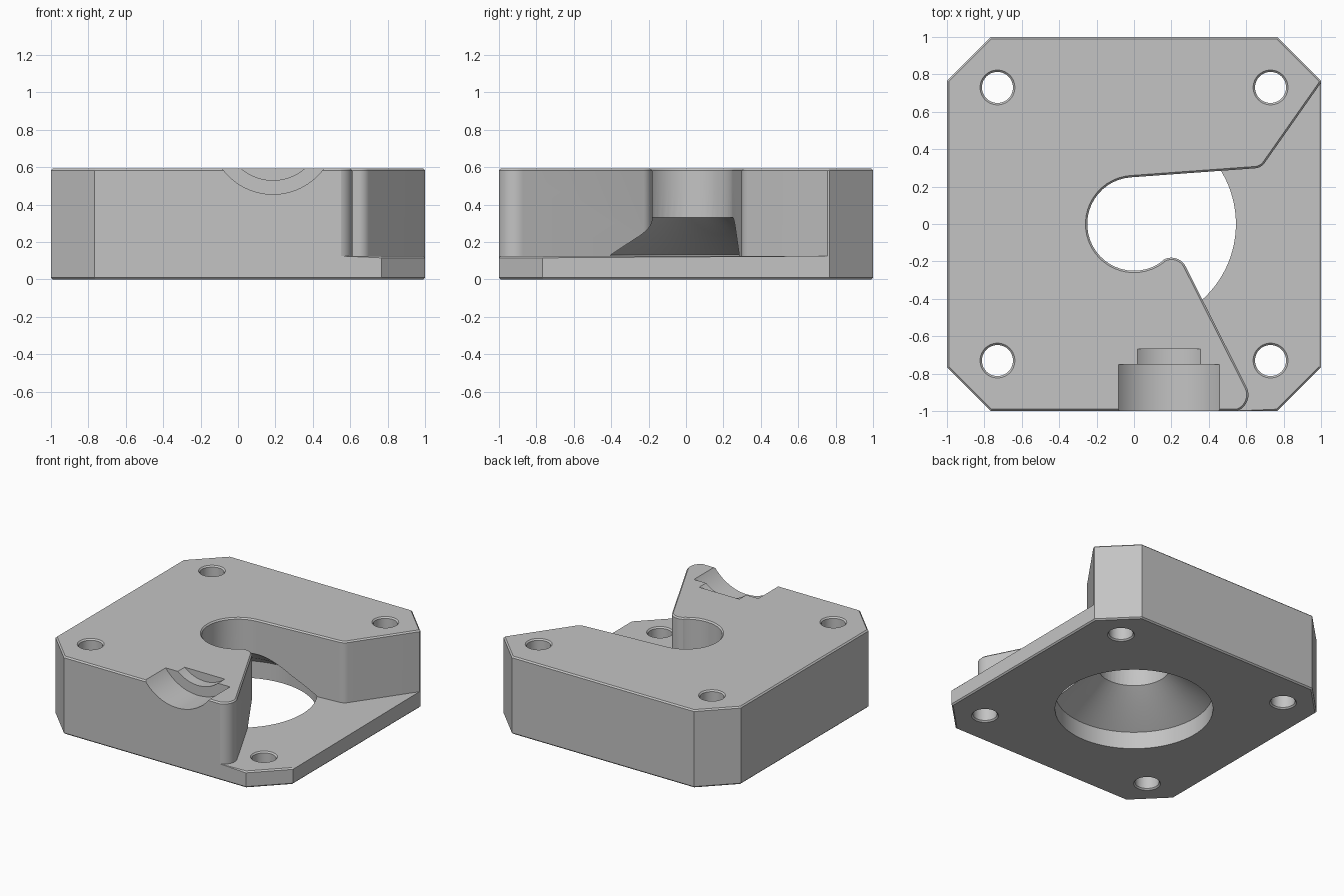
import bpy, bmesh
from math import sin, cos, radians, pi
from mathutils import Matrix

if "Cube" in bpy.data.objects:
    bpy.data.objects.remove(bpy.data.objects["Cube"])

TOP, FLOOR, EDGE = 0.592, 0.125, 0.01


def make_object(name, bm):
    bmesh.ops.recalc_face_normals(bm, faces=bm.faces)
    mesh = bpy.data.meshes.new(name)
    bm.to_mesh(mesh)
    bm.free()
    obj = bpy.data.objects.new(name, mesh)
    bpy.context.collection.objects.link(obj)
    return obj


def prism(name, outline, low, high):
    bm = bmesh.new()
    face = bm.faces.new([bm.verts.new((x, y, low)) for x, y in outline])
    raised = bmesh.ops.extrude_face_region(bm, geom=[face])["geom"]
    bmesh.ops.translate(bm, vec=(0, 0, high - low),
                        verts=[v for v in raised if isinstance(v, bmesh.types.BMVert)])
    return make_object(name, bm)


def lathe(name, profile, matrix=Matrix(), sides=64):
    """Closed solid of revolution from (radius, height) points."""
    bm = bmesh.new()
    rings = [[bm.verts.new((r * cos(2 * pi * i / sides), r * sin(2 * pi * i / sides), z))
              for i in range(sides)] for r, z in profile]
    for a, b in zip(rings, rings[1:]):
        for i in range(sides):
            j = (i + 1) % sides
            bm.faces.new((a[i], a[j], b[j], b[i]))
    bm.faces.new(rings[0])
    bm.faces.new(rings[-1])
    bm.transform(matrix)
    return make_object(name, bm)


def arc(cx, cy, r, start, end):
    n = max(2, round(abs(end - start) / 7.5))
    angles = [radians(start + (end - start) * i / n) for i in range(n + 1)]
    return [(cx + r * cos(a), cy + r * sin(a)) for a in angles]


def cut(obj, cutter):
    mod = obj.modifiers.new("cut", "BOOLEAN")
    mod.operation, mod.solver, mod.object = "DIFFERENCE", "EXACT", cutter
    bpy.context.view_layer.update()
    graph = bpy.context.evaluated_depsgraph_get()
    mesh = bpy.data.meshes.new_from_object(obj.evaluated_get(graph))
    obj.modifiers.clear()
    obj.data = mesh
    bpy.data.objects.remove(cutter)


# Square block with clipped corners
c = 0.767
block = prism("mounting_block",
              [(1, -c), (1, c), (c, 1), (-c, 1), (-1, c), (-1, -c), (-c, -1), (c, -1)], 0, TOP)

# Open pocket on the left side: slanted wall, round channel end, rounded nose
pocket = [(1.2, 1.04)]
pocket += arc(0.642, 0.3675, 0.07, -35, -86)
pocket += arc(0, 0, 0.25, 94, 307)
pocket += arc(0.2, -0.265, 0.085, 127, 27)[1:]
pocket += arc(0.52, -0.913, 0.092, 27, -84)
pocket += [(0.53, -1.2), (1.2, -1.2)]
cut(block, prism("pocket_cutter", pocket, FLOOR, 0.9))

# Four screw holes
for x in (-0.73, 0.73):
    for y in (-0.73, 0.73):
        hole = [(0.083, -0.2), (0.083, 0.9)]
        cut(block, lathe("hole_cutter", hole, Matrix.Translation((x, y, 0))))

# Fine chamfer around the horizontal faces
bm = bmesh.new()
bm.from_mesh(block.data)
bmesh.ops.remove_doubles(bm, verts=bm.verts, dist=0.0005)
bm.normal_update()
rim = [e for e in bm.edges
       if len(e.link_faces) == 2 and e.is_convex
       and any(abs(f.normal.z) > 0.9 for f in e.link_faces)
       and e.calc_face_angle(0) > 1]
bmesh.ops.bevel(bm, geom=rim, offset=EDGE, offset_type="OFFSET", segments=1,
                profile=0.5, affect="EDGES", clamp_overlap=False)
bm.to_mesh(block.data)
bm.free()

# Wide bore from below that narrows in two cones to the channel
bore = [(0.545, -0.2), (0.545, 0.13), (0.375, 0.235), (0.249, 0.332)]
cut(block, lathe("bore_cutter", bore, sides=96))

# Stepped round cradle in the front top edge
cradle = [(0.337, -1.2), (0.337, -0.75), (0.262, -0.75), (0.262, -0.667)]
cut(block, lathe("cradle_cutter", cradle,
                 Matrix.Translation((0.187, 0, 0.792)) @ Matrix.Rotation(-pi / 2, 4, "X"), 96))

# Plain grey finish
grey = bpy.data.materials.new("grey")
grey.use_nodes = True
color = (0.55, 0.55, 0.55, 1)
grey.diffuse_color = color
grey.node_tree.nodes["Principled BSDF"].inputs["Base Color"].default_value = color
block.data.materials.clear()
block.data.materials.append(grey)
for p in block.data.polygons:
    p.material_index = 0

bpy.ops.object.select_all(action="DESELECT")
block.select_set(True)
bpy.context.view_layer.objects.active = block
bpy.ops.object.shade_smooth_by_angle(angle=radians(15))
